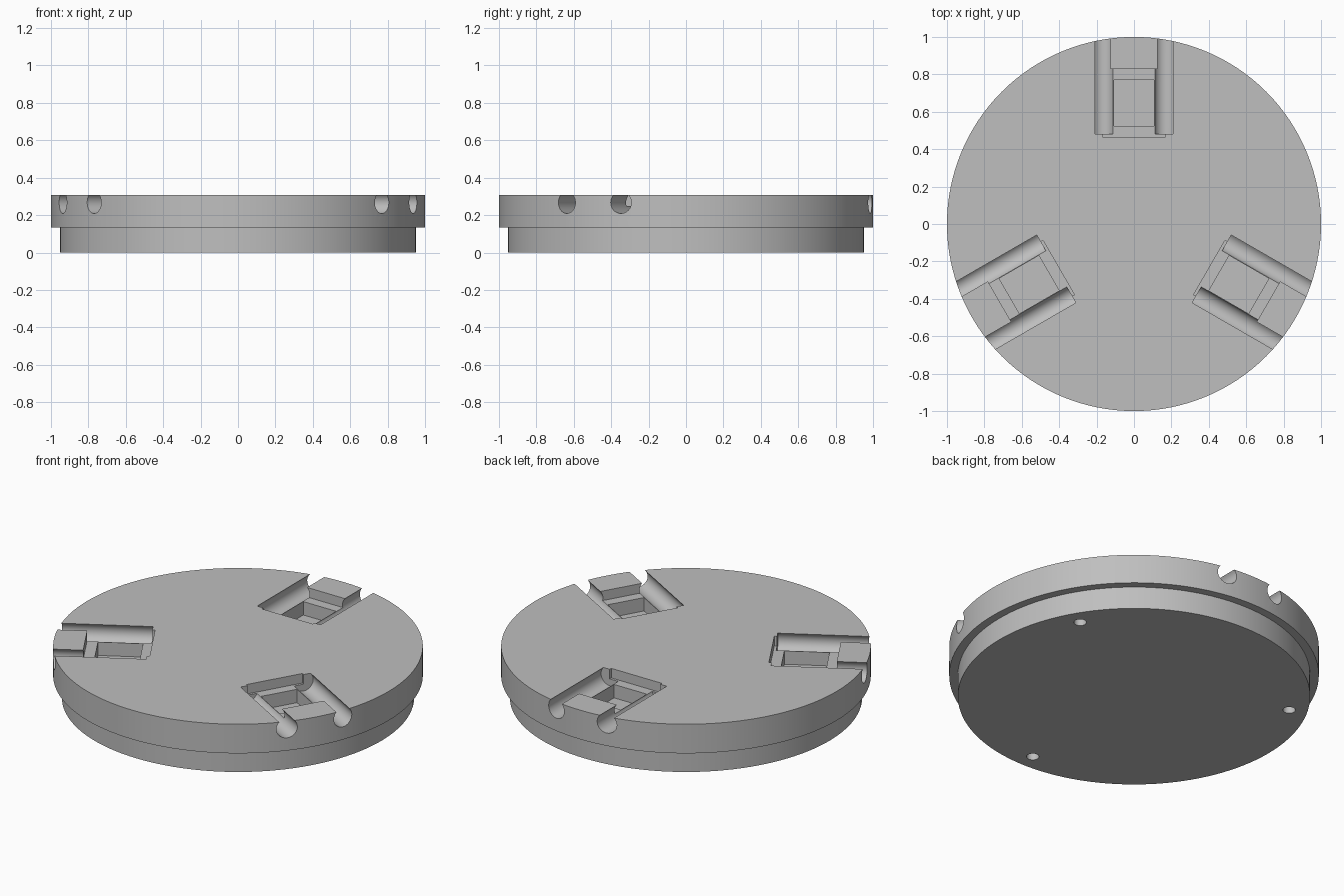
import bpy
import bmesh
import math
from mathutils import Matrix, Vector

cube = bpy.data.objects.get("Cube")
if cube:
    bpy.data.objects.remove(cube, do_unlink=True)

TOP, STEP = 0.307, 0.133

grey = bpy.data.materials.new("plain_grey")
grey.use_nodes = True
COLOUR = (0.52, 0.52, 0.52, 1)
grey.diffuse_color = COLOUR
grey.node_tree.nodes["Principled BSDF"].inputs["Base Color"].default_value = COLOUR


def make_object(name, bm):
    bmesh.ops.recalc_face_normals(bm, faces=bm.faces)
    mesh = bpy.data.meshes.new(name)
    bm.to_mesh(mesh)
    bm.free()
    mesh.materials.append(grey)
    ob = bpy.data.objects.new(name, mesh)
    bpy.context.collection.objects.link(ob)
    return ob


def box(x, y0, y1, z0, z1):
    """Box of half width x, spanning y0..y1 and z0..z1."""
    bm = bmesh.new()
    place = Matrix.Translation((0, (y0 + y1) / 2, (z0 + z1) / 2))
    size = Matrix.Diagonal((2 * x, y1 - y0, z1 - z0, 1))
    bmesh.ops.create_cube(bm, size=1, matrix=place @ size)
    return bm


def rod(radius, start, end, segments):
    """Cylinder running from start to end."""
    start, end = Vector(start), Vector(end)
    axis = end - start
    turn = axis.to_track_quat("Z", "Y").to_matrix().to_4x4()
    bm = bmesh.new()
    bmesh.ops.create_cone(bm, cap_ends=True, segments=segments, radius1=radius,
                          radius2=radius, depth=axis.length,
                          matrix=Matrix.Translation((start + end) / 2) @ turn)
    return bm


def lathe(profile, segments):
    """Closed solid turned from an outline of (radius, z)."""
    bm = bmesh.new()
    rings = []
    for r, z in profile:
        angles = [2 * math.pi * i / segments for i in range(segments)]
        rings.append([bm.verts.new((r * math.cos(a), r * math.sin(a), z)) for a in angles])
    for low, high in zip(rings, rings[1:]):
        for i in range(segments):
            j = (i + 1) % segments
            bm.faces.new((low[i], low[j], high[j], high[i]))
    bm.faces.new(rings[0][::-1])
    bm.faces.new(rings[-1])
    return bm


# Stepped round plate
plate = make_object("round_plate", lathe([(0.953, 0), (0.953, STEP), (1, STEP), (1, TOP)], 128))
cutters = []


def cut(name, bm, angle):
    bmesh.ops.rotate(bm, verts=bm.verts, matrix=Matrix.Rotation(angle, 3, "Z"))
    cutter = make_object(name, bm)
    cutter.hide_render = True
    cutters.append(cutter)
    mod = plate.modifiers.new(name, "BOOLEAN")
    mod.operation = "DIFFERENCE"
    mod.solver = "EXACT"
    mod.object = cutter


for k in range(3):
    angle = k * math.tau / 3
    # Pair of round grooves running out through the rim
    for side in (-1, 1):
        x = side * 0.167
        cut("groove_cutter", rod(0.058, (x, 0.48, 0.267), (x, 1.1, 0.267), 48), angle)
    # Shallow recess between the grooves, with a deeper pocket in its floor
    cut("recess_cutter", box(0.168, 0.465, 0.83, 0.25, 0.4), angle)
    cut("pocket_cutter", box(0.108, 0.525, 0.77, 0.17, 0.35), angle)
    # Blind hole in the underside, halfway between pockets
    cut("hole_cutter", rod(0.034, (0, 0.852, -0.1), (0, 0.852, 0.1), 32), angle + math.pi / 3)

# Bake the cuts and remove the cutters
depsgraph = bpy.context.evaluated_depsgraph_get()
depsgraph.update()
baked = bpy.data.meshes.new_from_object(plate.evaluated_get(depsgraph))
plate.modifiers.clear()
plate.data = baked
for cutter in cutters:
    bpy.data.objects.remove(cutter, do_unlink=True)
baked.materials.clear()
baked.materials.append(grey)
for face in baked.polygons:
    face.material_index = 0

bpy.ops.object.select_all(action="DESELECT")
plate.select_set(True)
bpy.context.view_layer.objects.active = plate
bpy.ops.object.shade_smooth_by_angle(angle=math.radians(30))
